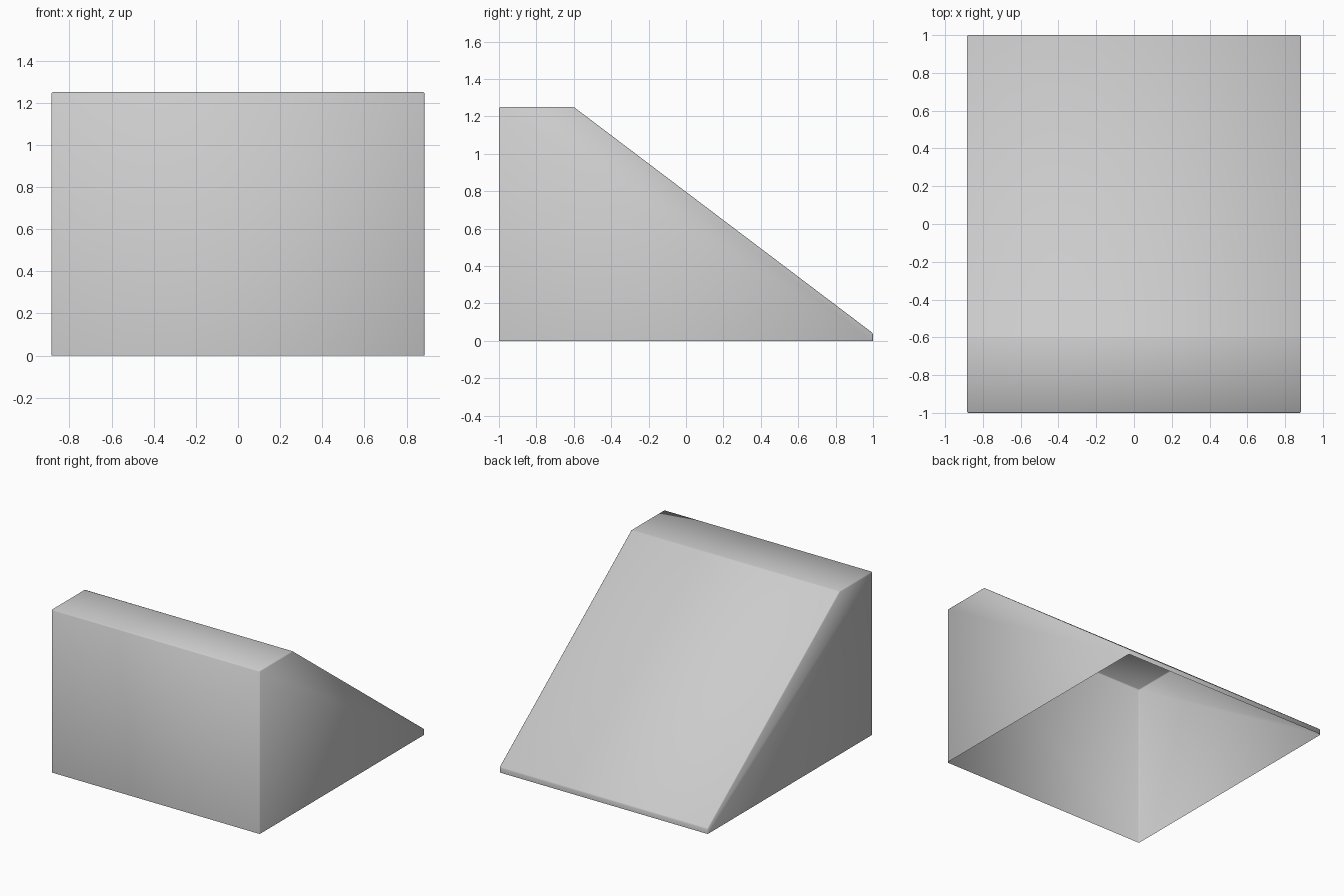
import bpy, bmesh

cube = bpy.data.objects.get("Cube")
if cube:
    bpy.data.objects.remove(cube, do_unlink=True)

HALF_WIDTH = 0.885
# Side outline as (y, z): front foot, front top, slope top, lip top, lip foot
PROFILE = [(-1, 0), (-1, 1.25), (-0.6, 1.25), (1, 0.04), (1, 0)]

grey = bpy.data.materials.new("plain_grey")
grey.use_nodes = True
grey.diffuse_color = (0.6, 0.6, 0.6, 1)
grey.node_tree.nodes["Principled BSDF"].inputs["Base Color"].default_value = (0.6, 0.6, 0.6, 1)

# Hollow ramp shell, open underneath
bm = bmesh.new()
sides = [[bm.verts.new((x, y, z)) for y, z in PROFILE] for x in (-HALF_WIDTH, HALF_WIDTH)]
right, left = sides
bm.faces.new(right)
bm.faces.new(left)
for i in range(len(PROFILE) - 1):
    bm.faces.new((right[i], right[i + 1], left[i + 1], left[i]))
bmesh.ops.recalc_face_normals(bm, faces=bm.faces)

# Narrow softened edges, leaving the open rim alone
folds = [e for e in bm.edges if len(e.link_faces) == 2]
bmesh.ops.bevel(bm, geom=folds, offset=0.006, segments=1, profile=0.5, affect='EDGES')
for face in bm.faces:
    face.smooth = True

mesh = bpy.data.meshes.new("ramp_shell")
bm.to_mesh(mesh)
bm.free()
mesh.materials.append(grey)
ramp = bpy.data.objects.new("ramp_shell", mesh)
bpy.context.collection.objects.link(ramp)
